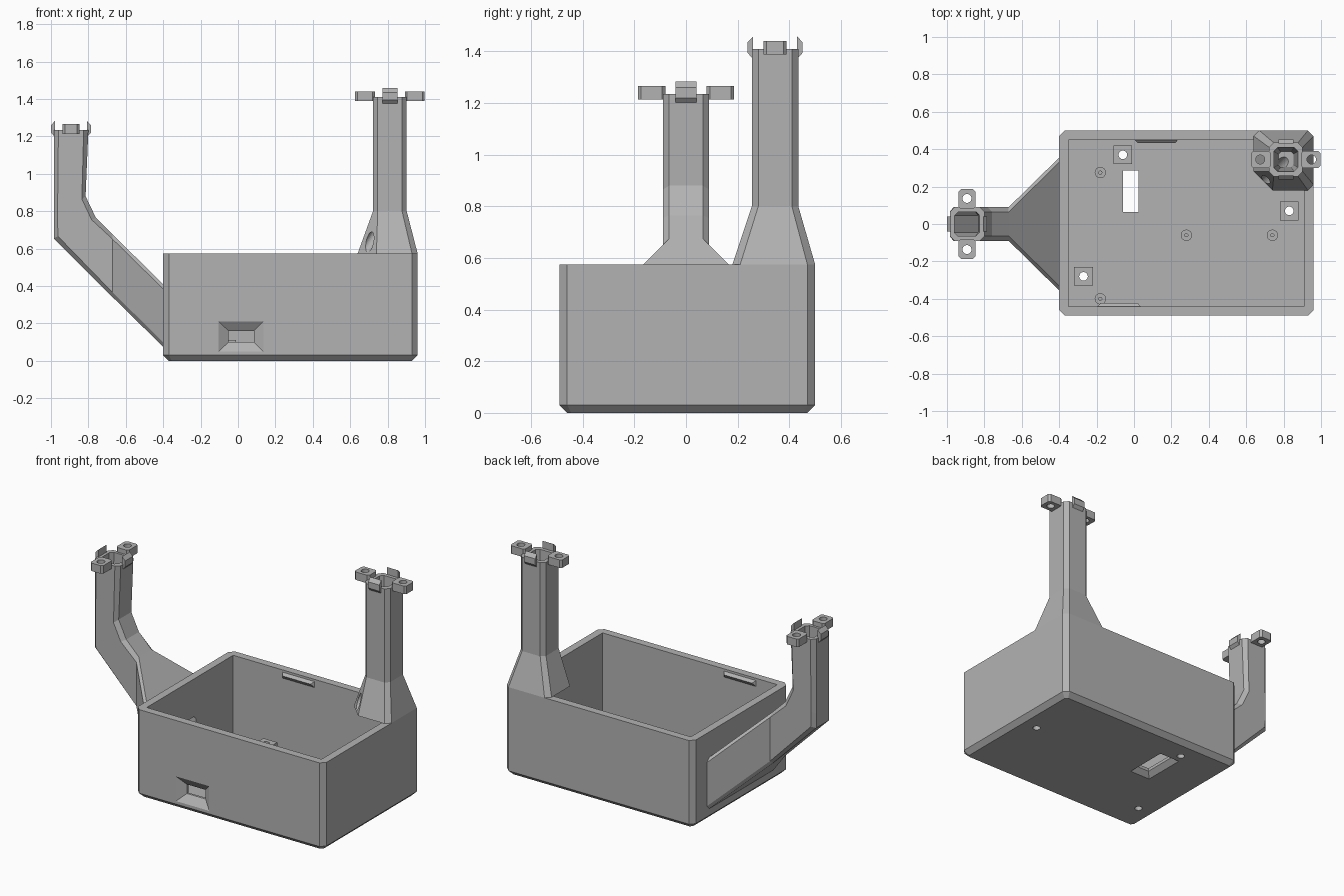
import bpy, bmesh, math
from mathutils import Matrix, Vector

old = bpy.data.objects.get("Cube")
if old:
    bpy.data.objects.remove(old, do_unlink=True)

grey = bpy.data.materials.new("matte grey")
grey.use_nodes = True
grey.diffuse_color = (0.45, 0.45, 0.45, 1)
grey.node_tree.nodes["Principled BSDF"].inputs["Base Color"].default_value = grey.diffuse_color


def loft(name, rings, matrix=Matrix()):
    """Skin a closed solid through rings with equal point counts."""
    bm = bmesh.new()
    loops = [[bm.verts.new(matrix @ Vector(p)) for p in ring] for ring in rings]
    n = len(loops[0])
    for a, b in zip(loops, loops[1:]):
        for i in range(n):
            j = (i + 1) % n
            bm.faces.new((a[i], a[j], b[j], b[i]))
    bm.faces.new(loops[0])
    bm.faces.new(loops[-1])
    bmesh.ops.recalc_face_normals(bm, faces=bm.faces)
    mesh = bpy.data.meshes.new(name)
    bm.to_mesh(mesh)
    bm.free()
    mesh.materials.append(grey)
    obj = bpy.data.objects.new(name, mesh)
    bpy.context.collection.objects.link(obj)
    return obj


def octagon(x0, x1, y0, y1, c, first=None):
    """Rectangle with cut corners; 'first' overrides the low x, low y corner."""
    f = c if first is None else first
    return [(x0 + f, y0), (x1 - c, y0), (x1, y0 + c), (x1, y1 - c),
            (x1 - c, y1), (x0 + c, y1), (x0, y1 - c), (x0, y0 + f)]


def rect(x0, x1, y0, y1):
    return [(x0, y0), (x1, y0), (x1, y1), (x0, y1)]


def at_z(shape, z):
    return [(x, y, z) for x, y in shape]


def block(name, x0, x1, y0, y1, z0, z1):
    return loft(name, [at_z(rect(x0, x1, y0, y1), z) for z in (z0, z1)])


def rod(name, start, end, r, sides=24):
    start, end = Vector(start), Vector(end)
    turn = (end - start).to_track_quat('Z', 'Y').to_matrix().to_4x4()
    circle = [(r * math.cos(i * math.tau / sides), r * math.sin(i * math.tau / sides))
              for i in range(sides)]
    length = (end - start).length
    return loft(name, [at_z(circle, 0), at_z(circle, length)], Matrix.Translation(start) @ turn)


def cut(obj, *cutters):
    for cutter in cutters:
        mod = obj.modifiers.new("cut", 'BOOLEAN')
        mod.operation = 'DIFFERENCE'
        mod.solver = 'EXACT'
        mod.object = cutter
    graph = bpy.context.evaluated_depsgraph_get()
    mesh = bpy.data.meshes.new_from_object(obj.evaluated_get(graph))
    obj.modifiers.clear()
    obj.data = mesh


def discard(*cutters):
    for cutter in cutters:
        bpy.data.objects.remove(cutter, do_unlink=True)


def arm_section(low, high, w, c):
    """Octagonal slice between two side-profile points (x, z), w either side."""
    low, high = Vector(low), Vector(high)
    depth = (high - low).length
    ring = []
    for s, y in octagon(0, depth, -w, w, c):
        p = low.lerp(high, s / depth)
        ring.append((p.x, y, p.y))
    return ring


# Open box with chamfered corners and bottom edge
X0, X1, Y0, Y1, TOP = -0.40, 0.96, -0.49, 0.50, 0.575
box = loft("box", [
    at_z(octagon(X0 + 0.03, X1 - 0.03, Y0 + 0.03, Y1 - 0.03, 0.015), 0),
    at_z(octagon(X0, X1, Y0, Y1, 0.03), 0.03),
    at_z(octagon(X0, X1, Y0, Y1, 0.03), TOP)])
cavity = block("cavity_cutter", X0 + 0.05, X1 - 0.05, Y0 + 0.05, Y1 - 0.05, 0.05, 0.8)


# Flared openings: socket in the front wall, slot in the floor
def front_ring(y, x0, x1, z0, z1):
    return [(x, y, z) for x, z in rect(x0, x1, z0, z1)]


socket = loft("socket_cutter", [
    front_ring(-0.50, -0.12, 0.15, 0.035, 0.225),
    front_ring(-0.455, -0.05, 0.085, 0.10, 0.16),
    front_ring(-0.40, -0.05, 0.085, 0.10, 0.16)])
slot = loft("slot_cutter", [
    at_z(rect(-0.095, 0.06, 0.03, 0.32), -0.005),
    at_z(rect(-0.06, 0.025, 0.065, 0.285), 0.03),
    at_z(rect(-0.06, 0.025, 0.065, 0.285), 0.1)])

# Side arm, hollow, with its channel running into the box
arm = loft("side_arm", [
    arm_section((-0.985, 1.235), (-0.80, 1.235), 0.09, 0.025),
    arm_section((-0.985, 0.75), (-0.815, 0.88), 0.09, 0.025),
    arm_section((-0.985, 0.655), (-0.76, 0.765), 0.09, 0.025),
    arm_section((-0.67, 0.34), (-0.67, 0.675), 0.09, 0.025),
    arm_section((-0.38, 0.055), (-0.38, 0.39), 0.375, 0.025)])
channel = loft("channel_cutter", [
    arm_section((-0.96, 1.3), (-0.825, 1.3), 0.065, 0.02),
    arm_section((-0.96, 0.72), (-0.835, 0.86), 0.065, 0.02),
    arm_section((-0.64, 0.36), (-0.64, 0.60), 0.065, 0.02),
    arm_section((-0.33, 0.10), (-0.33, 0.31), 0.065, 0.02)])
cut(arm, channel)
cut(box, cavity, socket, slot, channel)
discard(cavity, socket, slot, channel)

# Corner post with a flared foot and a drilled channel
PX, PY = 0.812, 0.345


def post_ring(r, c, z):
    return at_z(octagon(PX - r, PX + r, PY - r, PY + r, c), z)


post = loft("corner_post", [
    at_z(octagon(0.64, X1, 0.18, Y1, 0.03, 0.10), TOP),
    post_ring(0.09, 0.025, 0.80),
    post_ring(0.09, 0.025, 1.41)])
bore = loft("bore_cutter", [post_ring(0.04, 0.012, 0.76), post_ring(0.065, 0.02, 1.45)])
drain = rod("drain_cutter", (PX, PY, 0.79), (PX - 0.18, PY - 0.18, 0.53), 0.028)
cut(post, bore, drain)
discard(bore, drain)


# Screw ears and snap clips around the top of each post
def bracket(prefix, x, y, z, ear_angle):
    for i in range(4):
        turn = Matrix.Translation((x, y, z)) @ Matrix.Rotation(ear_angle + i * math.pi / 2, 4, 'Z')
        if i % 2 == 0:
            outline = octagon(0.08, 0.186, -0.045, 0.045, 0.012)
            ear = loft(f"{prefix}_ear_{i // 2 + 1}",
                       [at_z(outline, -0.022), at_z(outline, 0.03)], turn)
            hole = rod("hole_cutter", turn @ Vector((0.137, 0, -0.1)),
                       turn @ Vector((0.137, 0, 0.1)), 0.024)
            cut(ear, hole)
            discard(hole)
        else:
            profile = [(0.085, -0.04), (0.107, -0.015), (0.107, 0.025), (0.085, 0.048)]
            loft(f"{prefix}_clip_{i // 2 + 1}",
                 [[(r, s, h) for r, h in profile] for s in (-0.04, 0.04)], turn)


bracket("post", PX, PY, 1.41, 0)
bracket("arm", -0.893, 0, 1.235, math.pi / 2)

# Square standoffs with screw holes through the floor
for i, (x, y) in enumerate([(-0.06, 0.37), (0.83, 0.07), (-0.27, -0.28)]):
    standoff = block(f"standoff_{i + 1}", x - 0.05, x + 0.05, y - 0.05, y + 0.05, 0.05, 0.11)
    hole = rod("hole_cutter", (x, y, -0.1), (x, y, 0.3), 0.023)
    cut(standoff, hole)
    cut(box, hole)
    discard(hole)

# Round locating pegs
for i, (x, y) in enumerate([(-0.18, 0.275), (0.28, -0.06), (0.74, -0.06), (-0.18, -0.40)]):
    rod(f"peg_{i + 1}", (x, y, 0.045), (x, y, 0.10), 0.03)
    rod(f"peg_tip_{i + 1}", (x, y, 0.095), (x, y, 0.12), 0.011, 12)

# Lid catches under the rim of the front and back walls
for name, x0, x1, wall, inward in (("back_catch", 0.0, 0.24, 0.455, -1),
                                   ("front_catch", -0.20, 0.04, -0.445, 1)):
    loft(name, [[(x, wall, 0.565), (x + taper, wall + inward * 0.022, 0.545), (x, wall, 0.515)]
                for x, taper in ((x0, 0.02), (x1, -0.02))])
